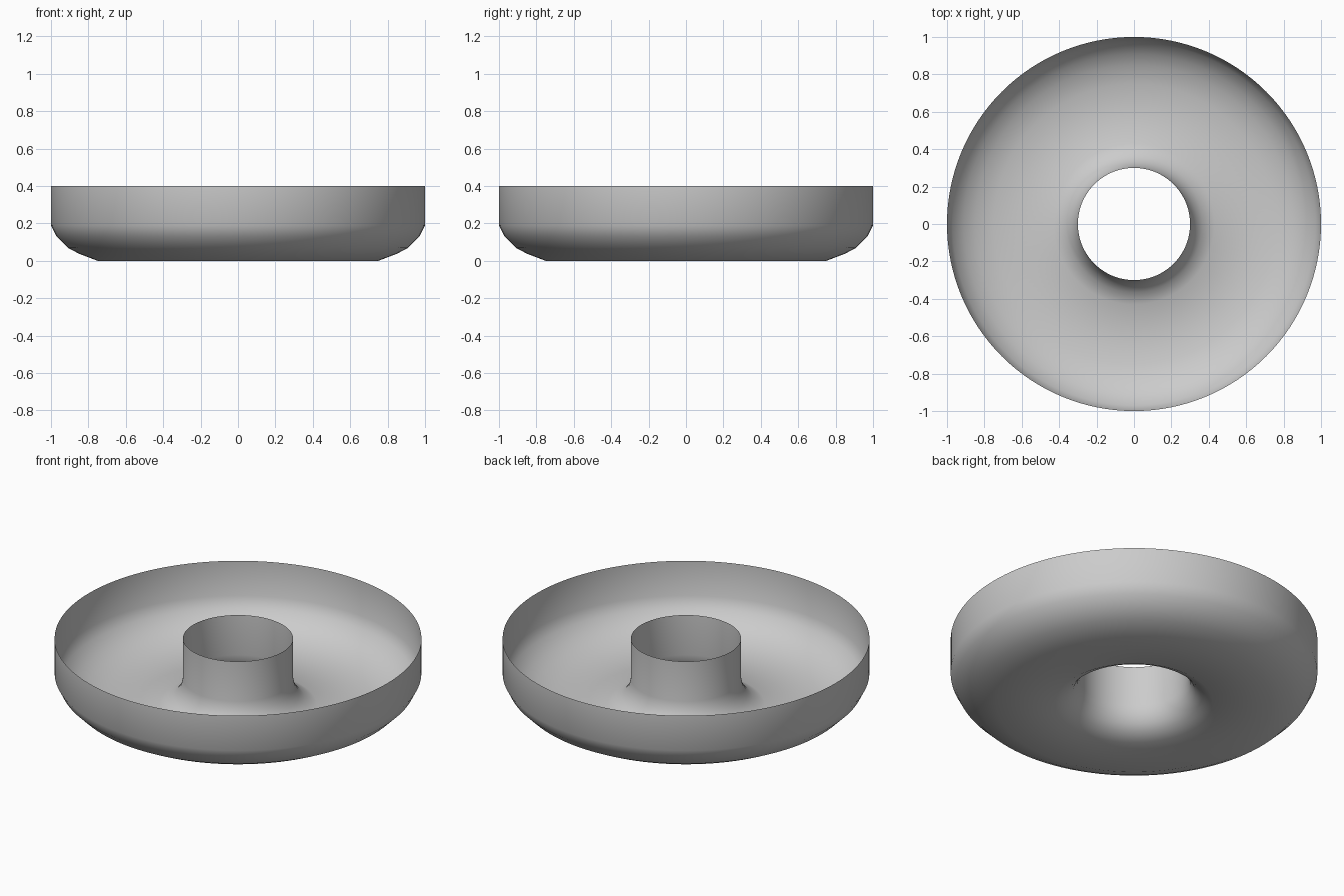
import bpy, bmesh, math

if "Cube" in bpy.data.objects:
    bpy.data.objects.remove(bpy.data.objects["Cube"])

# Cross-section of the thin ring pan: outer rim, floor, central tube (radius, height)
profile = [(1.0, 0.4), (1.0, 0.19), (0.97, 0.13), (0.91, 0.07), (0.85, 0.038),
           (0.75, 0.0), (0.43, 0.0), (0.365, 0.035), (0.335, 0.065),
           (0.31, 0.11), (0.3, 0.16), (0.3, 0.4)]
SEGMENTS = 128

# Revolve the section around z into one open sheet
bm = bmesh.new()
points = [bm.verts.new((r, 0, z)) for r, z in profile]
edges = [bm.edges.new(pair) for pair in zip(points, points[1:])]
bmesh.ops.spin(bm, geom=points + edges, cent=(0, 0, 0), axis=(0, 0, 1),
               angle=math.tau, steps=SEGMENTS, use_duplicate=False)
bmesh.ops.remove_doubles(bm, verts=bm.verts, dist=0.0005)
bmesh.ops.recalc_face_normals(bm, faces=bm.faces)

# Normals point up into the pan
floor = min(bm.faces, key=lambda f: f.calc_center_median().z)
if floor.normal.z < 0:
    bmesh.ops.reverse_faces(bm, faces=bm.faces)
for face in bm.faces:
    face.smooth = True

mesh = bpy.data.meshes.new("ring_pan")
bm.to_mesh(mesh)
bm.free()
pan = bpy.data.objects.new("ring_pan", mesh)
bpy.context.collection.objects.link(pan)
